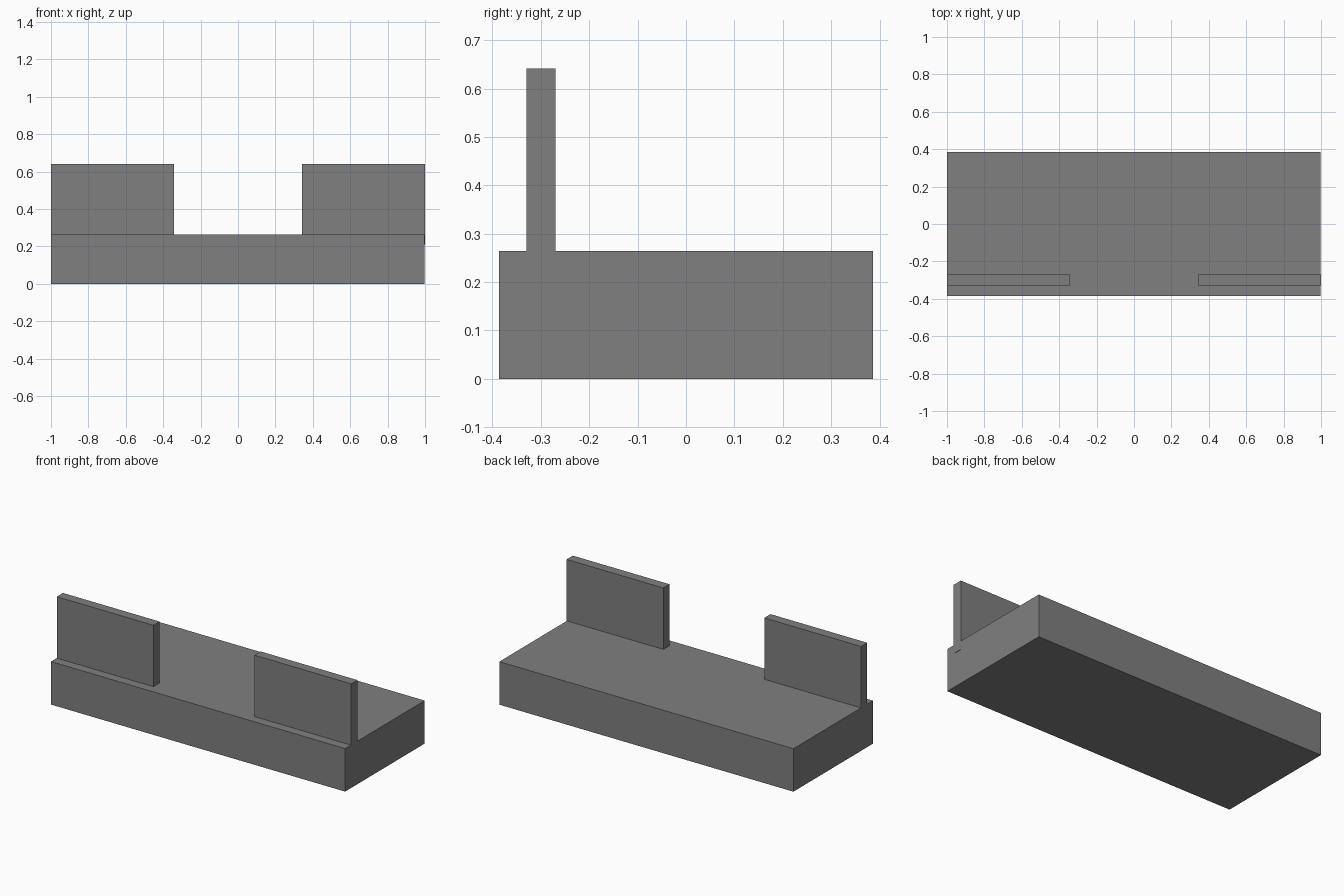
import bpy

# Remove the default cube
cube = bpy.data.objects.get("Cube")
if cube:
    bpy.data.objects.remove(cube, do_unlink=True)

# Single plain grey
grey = bpy.data.materials.new("plain_grey")
grey.use_nodes = True
colour = (0.214, 0.214, 0.214, 1)
grey.diffuse_color = colour
grey.node_tree.nodes["Principled BSDF"].inputs["Base Color"].default_value = colour


def box(name, low, high):
    """Flat-sided box between two opposite corners."""
    bpy.ops.mesh.primitive_cube_add(size=1)
    ob = bpy.context.object
    ob.name = name
    ob.location = [(a + b) / 2 for a, b in zip(low, high)]
    ob.scale = [b - a for a, b in zip(low, high)]
    bpy.ops.object.transform_apply(location=True, rotation=False, scale=True)
    ob.data.materials.append(grey)
    return ob


# Solid base slab
box("base", (-1, -0.386, 0), (0.998, 0.386, 0.264))

# Upright panels, sunk into the slab near its front edge
for name, x0, x1 in (("right_panel", -1, -0.343), ("left_panel", 0.343, 1)):
    box(name, (x0, -0.33, 0.21), (x1, -0.27, 0.641))
